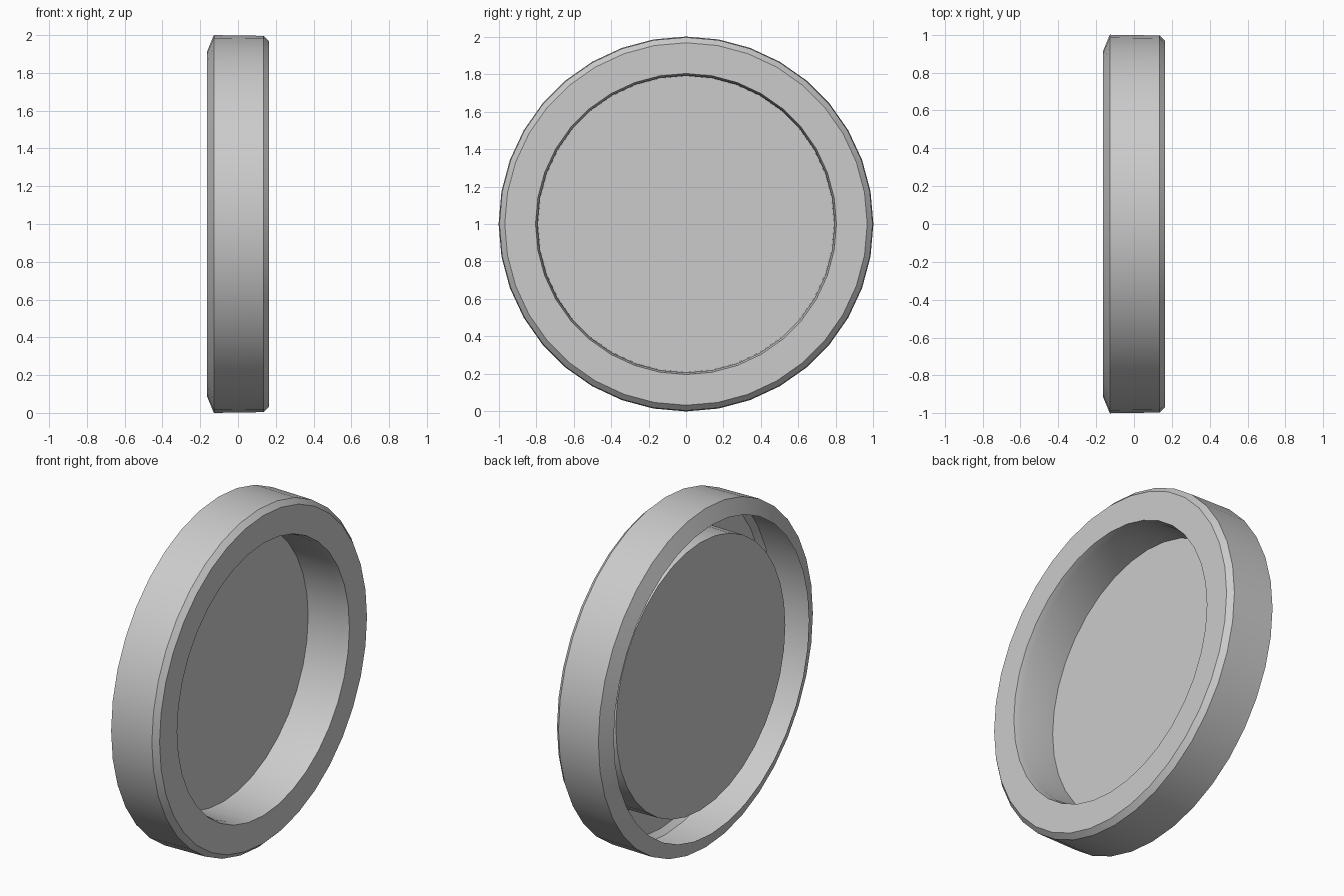
import bpy, bmesh
from math import sin, cos, tau, radians

if "Cube" in bpy.data.objects:
    bpy.data.objects.remove(bpy.data.objects["Cube"])

SIDES = 36
FLOOR_X, FLOOR_R = -0.095, 0.79


def ring(bm, x, r):
    """Circle of vertices around the x axis, centred at z = 1."""
    return [bm.verts.new((x, r * sin(tau * k / SIDES), 1 + r * cos(tau * k / SIDES)))
            for k in range(SIDES)]


def finish(bm, name):
    mesh = bpy.data.meshes.new(name)
    bm.to_mesh(mesh)
    bm.free()
    obj = bpy.data.objects.new(name, mesh)
    bpy.context.collection.objects.link(obj)
    bpy.context.view_layer.objects.active = obj
    obj.select_set(True)
    bpy.ops.object.shade_smooth_by_angle(angle=radians(25))
    obj.select_set(False)
    return obj


# Hollow rim shell, open at the back: lip, outer wall, bevel, face, inner wall
profile = [(-0.165, 0.91), (-0.128, 1.0), (0.135, 0.996), (0.165, 0.967),
           (0.165, 0.803), (0.125, 0.793), (FLOOR_X, FLOOR_R)]
bm = bmesh.new()
rings = [ring(bm, x, r) for x, r in profile]
for a, b in zip(rings, rings[1:]):
    for k in range(SIDES):
        n = (k + 1) % SIDES
        bm.faces.new((a[k], b[k], b[n], a[n]))
finish(bm, "hollow_rim")

# Recessed flat disc closing the inner wall
bm = bmesh.new()
bm.faces.new(ring(bm, FLOOR_X, FLOOR_R)[::-1])
finish(bm, "recessed_disc")
